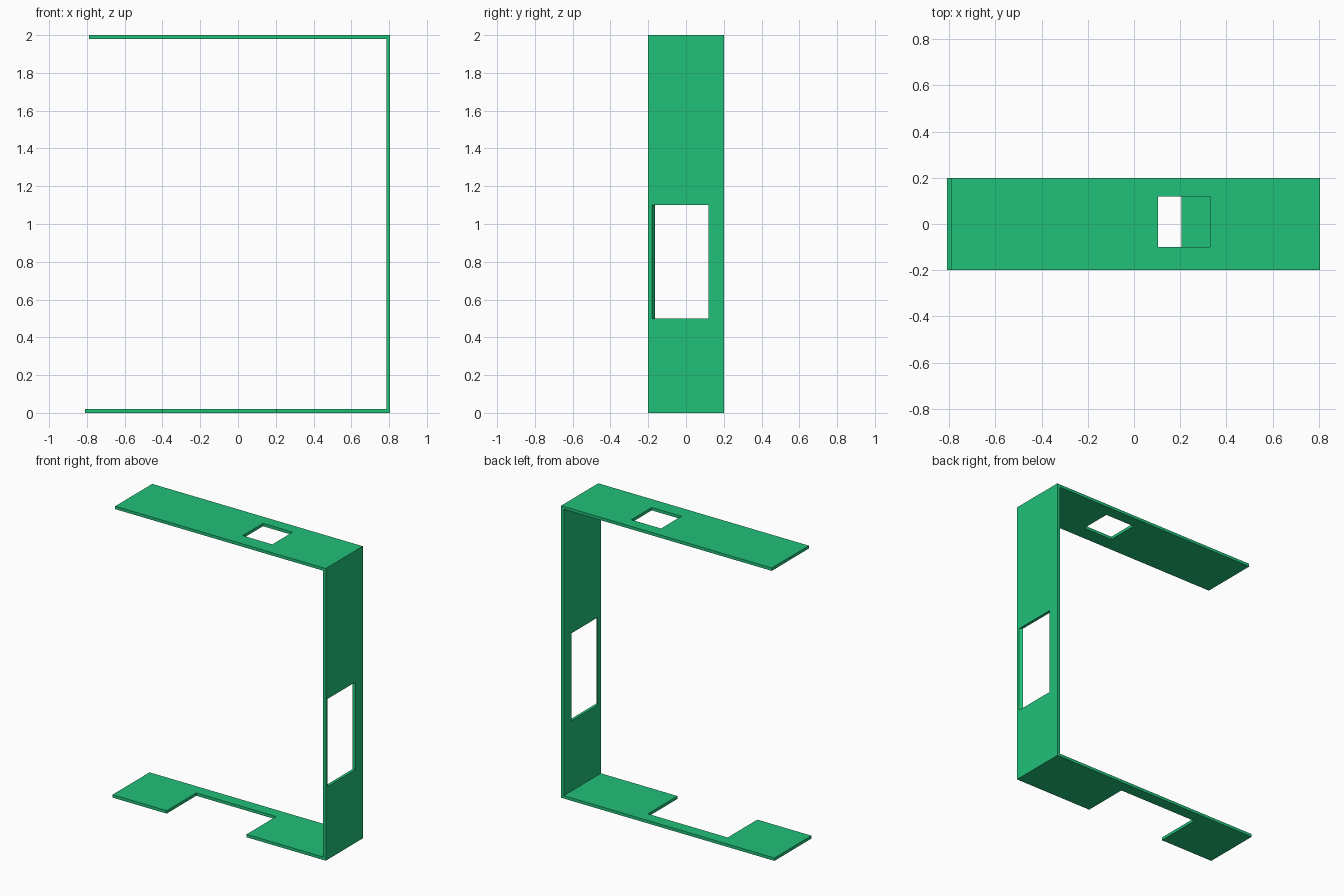
import bpy, bmesh

if "Cube" in bpy.data.objects:
    bpy.data.objects.remove(bpy.data.objects["Cube"])

green = bpy.data.materials.new("green")
green.diffuse_color = (0.015, 0.53, 0.19, 1)
green.use_nodes = True
green.node_tree.nodes["Principled BSDF"].inputs["Base Color"].default_value = green.diffuse_color


def extrude_profile(name, points, axis_vec, to_3d):
    """Flat outline extruded along a vector into a closed solid."""
    bm = bmesh.new()
    face = bm.faces.new([bm.verts.new(to_3d(a, b)) for a, b in points])
    moved = bmesh.ops.extrude_face_region(bm, geom=[face])["geom"]
    bmesh.ops.translate(bm, vec=axis_vec,
                        verts=[v for v in moved if isinstance(v, bmesh.types.BMVert)])
    bmesh.ops.recalc_face_normals(bm, faces=bm.faces)
    mesh = bpy.data.meshes.new(name)
    bm.to_mesh(mesh)
    bm.free()
    obj = bpy.data.objects.new(name, mesh)
    bpy.context.collection.objects.link(obj)
    return obj


def cut(target, name, outline, z0, z1):
    """Subtract an upright prism (outline in x, y) from the target."""
    cutter = extrude_profile(name, outline, (0, 0, z1 - z0), lambda x, y: (x, y, z0))
    cutter.hide_render = True
    mod = target.modifiers.new(name, "BOOLEAN")
    mod.operation, mod.solver, mod.object = "DIFFERENCE", "EXACT", cutter
    bpy.context.view_layer.objects.active = target
    bpy.ops.object.modifier_apply(modifier=name)
    bpy.data.objects.remove(cutter)


def rect(x0, x1, y0, y1):
    return [(x0, y0), (x1, y0), (x1, y1), (x0, y1)]


# C-shaped frame: floor, right wall and roof in one thin band
T, R = 0.02, 0.805
band = [(-0.81, 0), (R, 0), (R, 2), (-0.79, 2), (-0.79, 2 - T),
        (R - T, 2 - T), (R - T, T), (-0.81, T)]
frame = extrude_profile("frame", band, (0, 0.4, 0), lambda x, z: (x, -0.2, z))
frame.data.materials.append(green)

# roof hatch, floor notch open to the front, wall window with a slanted front reveal
cut(frame, "roof_hatch", rect(0.105, 0.33, -0.10, 0.12), 1.9, 2.1)
cut(frame, "floor_notch", rect(-0.40, 0.205, -0.3, 0.12), -0.1, 0.1)
cut(frame, "wall_window",
    [(0.765, -0.15), (0.825, -0.195), (0.825, 0.12), (0.765, 0.12)], 0.5, 1.1)
